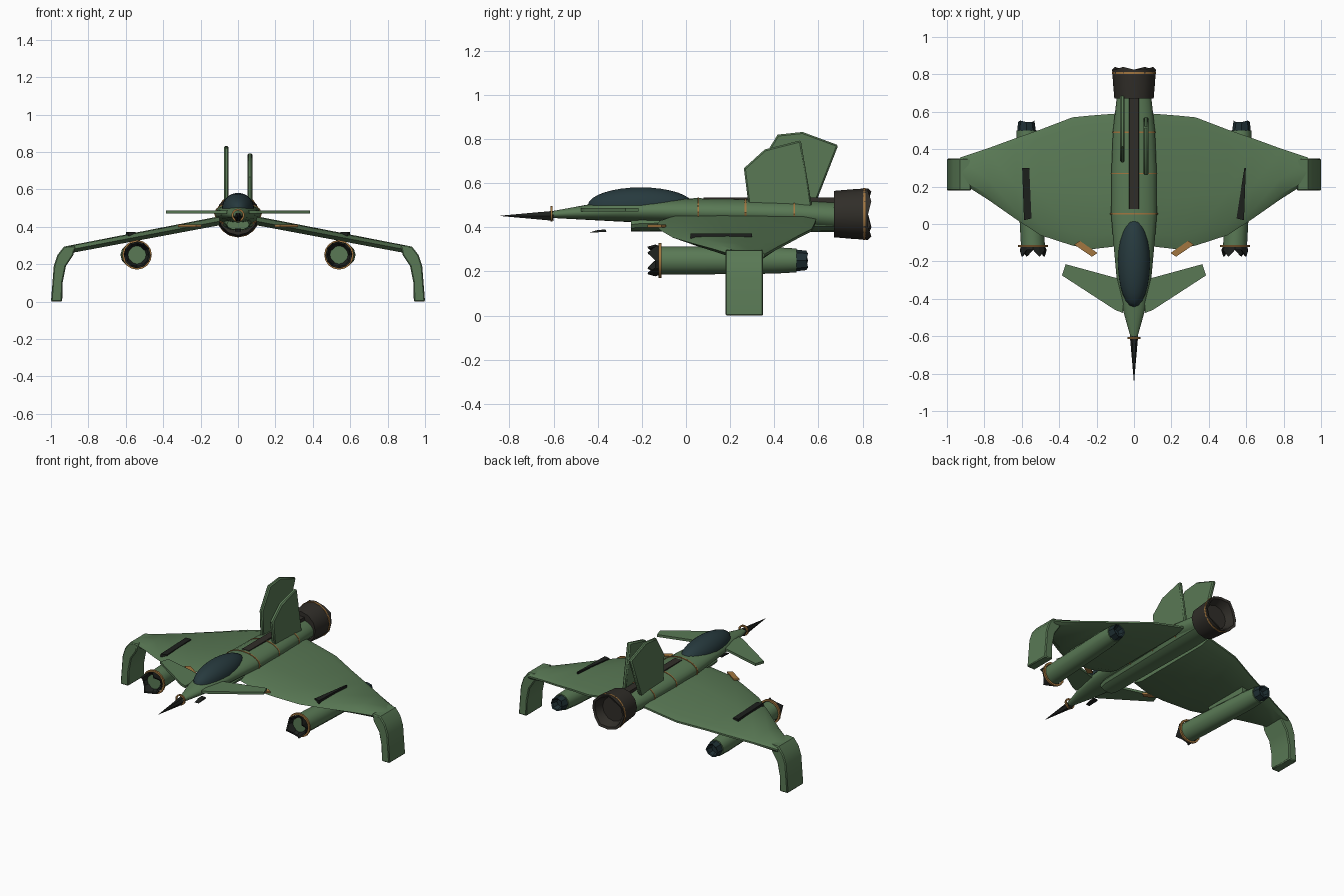
import bpy, bmesh, math
from mathutils import Matrix

if "Cube" in bpy.data.objects:
    bpy.data.objects.remove(bpy.data.objects["Cube"])

def mat(name, c):
    m = bpy.data.materials.new(name)
    m.diffuse_color = (*c, 1)
    m.use_nodes = True
    m.node_tree.nodes["Principled BSDF"].inputs["Base Color"].default_value = m.diffuse_color
    return m

GREEN = mat("green_paint", (0.10, 0.19, 0.09))
DARK = mat("dark_metal", (0.03, 0.027, 0.022))
GLASS = mat("canopy_glass", (0.02, 0.042, 0.048))
TEAL = mat("teal_metal", (0.013, 0.028, 0.033))
GOLD = mat("brass", (0.36, 0.18, 0.05))
BLACK = mat("black", (0.012, 0.014, 0.012))

def finish(name, bm, material, mirror=False, smooth=35):
    bmesh.ops.recalc_face_normals(bm, faces=bm.faces)
    me = bpy.data.meshes.new(name)
    bm.to_mesh(me)
    bm.free()
    me.materials.append(material)
    ob = bpy.data.objects.new(name, me)
    bpy.context.collection.objects.link(ob)
    if smooth:
        bpy.ops.object.select_all(action='DESELECT')
        ob.select_set(True)
        bpy.context.view_layer.objects.active = ob
        bpy.ops.object.shade_smooth_by_angle(angle=math.radians(smooth))
    if mirror:
        md = ob.modifiers.new("mirror", 'MIRROR')
        md.use_mirror_merge = False
    return ob

def loft(name, rings, material, **kw):
    """Skin a list of equal-length point rings and cap both ends."""
    bm = bmesh.new()
    vs = [[bm.verts.new(p) for p in r] for r in rings]
    n = len(vs[0])
    for a, b in zip(vs, vs[1:]):
        for i in range(n):
            j = (i + 1) % n
            bm.faces.new((a[i], a[j], b[j], b[i]))
    bm.faces.new(vs[0])
    bm.faces.new(vs[-1])
    return finish(name, bm, material, **kw)

def tube(name, secs, material, n=12, jag=0, **kw):
    """secs: (y, rx, rz, cx, cz[, jagged]) rings along y."""
    rings = []
    for s in secs:
        y, rx, rz, cx, cz = s[:5]
        k = jag if len(s) > 5 else 0
        rings.append([(cx + rx * math.cos(2 * math.pi * i / n),
                       y + (k if i % 3 == 1 else 0),
                       cz + rz * math.sin(2 * math.pi * i / n)) for i in range(n)])
    return loft(name, rings, material, **kw)

def slab(name, pts, axis, a, b, material, bevel=0, **kw):
    """Extrude a 2D outline along an axis from a to b."""
    def p3(p, d):
        return {'x': (d, *p), 'y': (p[0], d, p[1]), 'z': (*p, d)}[axis]
    ob = loft(name, [[p3(p, d) for p in pts] for d in (a, b)], material, **kw)
    if bevel:
        md = ob.modifiers.new("bevel", 'BEVEL')
        md.width, md.segments = bevel, 1
        md.angle_limit = math.radians(60)
    return ob

def ring(name, y, rx, rz, cx, cz, t=0.005, **kw):
    """Thin band of square section around the y axis."""
    n = 16
    bm = bmesh.new()
    prof = [(-t, -t), (t, -t), (t, t), (-t, t)]
    v = [[bm.verts.new((cx + (rx + q) * math.cos(math.tau * i / n), y + p,
                        cz + (rz + q) * math.sin(math.tau * i / n))) for p, q in prof]
         for i in range(n)]
    for i in range(n):
        for k in range(4):
            bm.faces.new((v[i][k], v[(i + 1) % n][k], v[(i + 1) % n][(k + 1) % 4], v[i][(k + 1) % 4]))
    return finish(name, bm, GOLD, **kw)

# Fuselage, belly and spine
tube("fuselage", [(-0.62, .014, .014, 0, .457), (-0.45, .062, .034, 0, .468),
                  (-0.30, .092, .047, 0, .473), (-0.10, .110, .056, 0, .473),
                  (0.05, .122, .062, 0, .470), (0.30, .120, .062, 0, .466),
                  (0.50, .112, .064, 0, .460), (0.68, .092, .066, 0, .448)], GREEN, n=20)
tube("belly_duct", [(-0.25, .06, .03, 0, .412), (-0.20, .07, .036, 0, .418),
                    (0.50, .085, .045, 0, .423), (0.68, .08, .05, 0, .43)], GREEN, n=12)
slab("spine", [(-.03, .49), (.03, .49), (.025, .534), (-.025, .534)], 'y', 0.08, 0.68, DARK, smooth=0)

# Nose probe
tube("nose_spike", [(-0.84, .001, .001, 0, .452), (-0.60, .022, .026, 0, .452)], BLACK, n=6, smooth=0)
ring("nose_ring", -0.61, .03, .03, 0, .462)
slab("chin_blade", [(-0.44, .376), (-0.36, .379), (-0.365, .39), (-0.40, .388)], 'x', -.015, .015, BLACK, smooth=0)

# Canopy: upper part of an ellipsoid with flat base
bm = bmesh.new()
bmesh.ops.create_uvsphere(bm, u_segments=24, v_segments=16, radius=1)
cut = bmesh.ops.bisect_plane(bm, geom=bm.verts[:] + bm.edges[:] + bm.faces[:],
                             plane_co=(0, 0, 0), plane_no=(0, 0, -1), clear_outer=True)
bmesh.ops.holes_fill(bm, edges=[e for e in bm.edges if e.is_boundary])
bmesh.ops.transform(bm, verts=bm.verts, matrix=Matrix.Translation((0, -0.205, .498)) @ Matrix.Diagonal((.086, .24, .083, 1)))
finish("canopy", bm, GLASS)

# Fuselage bands
for i, (y, rx, rz, cz) in enumerate([(0.055, .124, .062, .47), (0.27, .119, .062, .466), (0.49, .112, .063, .46)]):
    ring(f"fuselage_band_{i}", y, rx, rz, 0, cz, t=.004)

# Main engine nozzle, hollow at the back
tube("main_nozzle", [(0.67, .105, .105, 0, .46), (0.75, .112, .112, 0, .46),
                     (0.825, .117, .117, 0, .46, 1), (0.82, .102, .102, 0, .46, 1),
                     (0.77, .08, .08, 0, .46)], DARK, n=12, jag=0.015)
ring("nozzle_ring", 0.808, .112, .112, 0, .46, t=.005)

# Wings: lofted from root to tip, drooping outward
wing = [(0.10, -0.12, 0.59), (0.23, -0.135, 0.58), (0.33, -0.115, 0.57), (0.50, -0.06, 0.505),
        (0.63, 0.025, 0.46), (0.78, 0.13, 0.405), (0.93, 0.225, 0.355)]
rings = []
for x, le, te in wing:
    zt = .456 - (x - .10) * .195
    h = .048 - (x - .10) * .008
    c = te - le
    rings.append([(x, le, zt - h * .55), (x, le + .10 * c, zt - .004), (x, le + .4 * c, zt),
                  (x, le + .92 * c, zt - .006), (x, te, zt - h * .4), (x, te, zt - h * .65),
                  (x, le + .9 * c, zt - h), (x, le + .1 * c, zt - h)])
loft("wing", rings, GREEN, mirror=True)

# Drooped wing tips
slab("wing_tip", [(0.87, .300), (0.93, .295), (0.965, .25), (0.985, .19), (1.0, .0), (0.94, .0),
                  (0.938, .10), (0.92, .19), (0.88, .25)], 'y', 0.178, 0.35, GREEN, bevel=.006, mirror=True)

# Wing markings and root strips
for s, n in ((-1, "left"), (1, "right")):
    o = [(s * .548, .03), (s * .588, .02), (s * .598, .30), (s * (.56 if s < 0 else .59), .30)]
    slab(f"{n}_wing_strip", o, 'z', .35, .372, BLACK, smooth=0)
slab("wing_root_strip", [(0.195, -.155), (0.225, -.175), (0.32, -.11), (0.29, -.09)], 'z', .400, .412,
     GOLD, smooth=0, mirror=True)

# Canards
slab("canard", [(0.06, -.475), (0.10, -.46), (0.385, -.275), (0.365, -.215), (0.09, -.29), (0.05, -.31)],
     'z', .471, .487, GREEN, smooth=0, mirror=True)

# Twin tail fins, deliberately unequal
slab("tail_fin_right", [(.285, .49), (.262, .667), (.357, .753), (.52, .794), (.572, .49)],
     'x', .05, .077, GREEN, bevel=.007)
slab("tail_fin_left", [(.34, .49), (.33, .68), (.415, .82), (.528, .832), (.69, .772), (.58, .49)],
     'x', -.075, -.05, GREEN, bevel=.007)

# Underwing engine pods, splayed slightly outward to the rear
def ps(y, r, *j):
    return (y, r, r, .54 + (y + .12) * .055, .25, *j)

tube("pod_body", [ps(-0.12, .064), ps(0.0, .064), ps(0.40, .060), ps(0.50, .054)], GREEN, n=12, mirror=True)
tube("pod_intake", [ps(-0.11, .062), ps(-0.14, .072, 1), ps(-0.138, .062, 1), ps(-0.115, .045)],
     BLACK, n=12, jag=-0.034, mirror=True, smooth=0)
ring("pod_ring", -0.118, .073, .073, .54, .25, t=.006, mirror=True)
tube("pod_nozzle", [ps(0.49, .050), ps(0.545, .044, 1), ps(0.54, .036, 1), ps(0.51, .026)],
     TEAL, n=8, jag=.008, mirror=True, smooth=0)
slab("pod_pylon", [(.525, .29), (.575, .29), (.575, .34), (.525, .34)], 'y', 0.08, 0.40, GREEN,
     smooth=0, mirror=True)
